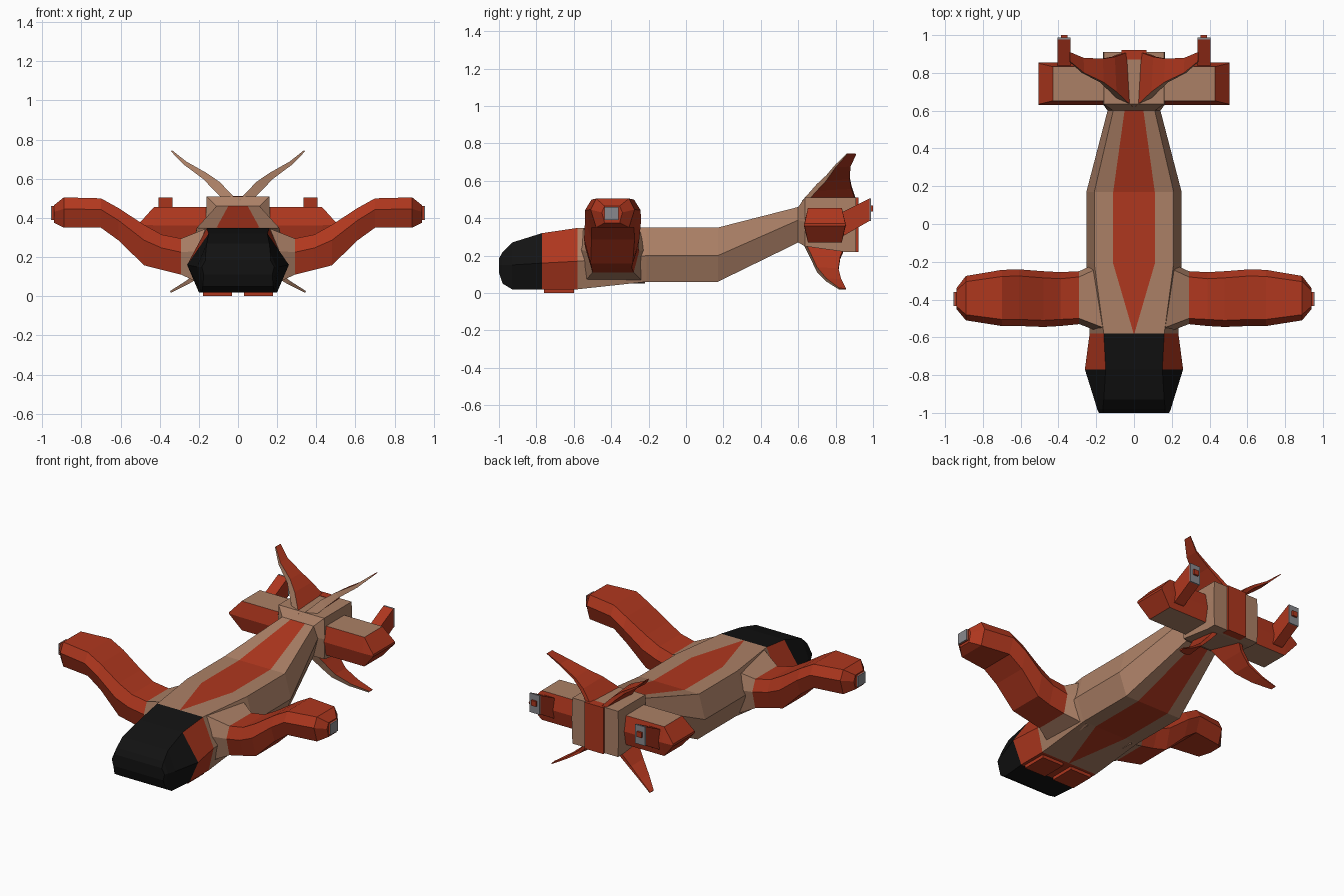
import bpy, bmesh
from mathutils import Vector

if "Cube" in bpy.data.objects:
    bpy.data.objects.remove(bpy.data.objects["Cube"])


def material(name, col):
    m = bpy.data.materials.new(name)
    m.diffuse_color = (*col, 1)
    m.use_nodes = True
    m.node_tree.nodes["Principled BSDF"].inputs["Base Color"].default_value = m.diffuse_color
    return m


MATS = [material("tan", (.41, .216, .133)), material("red", (.43, .038, .013)),
        material("black", (.006, .006, .006)), material("grey", (.25, .25, .27))]
TAN, RED, BLACK, GREY = range(4)


def loft(name, rings, paint, mirror=False):
    """Skin a list of equal rings; paint(segment, side) gives the material, caps use side -1."""
    bm = bmesh.new()
    vs = [[bm.verts.new(p) for p in r] for r in rings]
    n = len(rings[0])
    for i in range(len(vs) - 1):
        for j in range(n):
            k = (j + 1) % n
            f = bm.faces.new((vs[i][j], vs[i][k], vs[i + 1][k], vs[i + 1][j]))
            f.material_index = paint(i, j)
    bm.faces.new(vs[0]).material_index = paint(0, -1)
    bm.faces.new(vs[-1]).material_index = paint(len(vs) - 2, -1)
    bmesh.ops.recalc_face_normals(bm, faces=bm.faces)
    me = bpy.data.meshes.new(name)
    bm.to_mesh(me)
    bm.free()
    for m in MATS:
        me.materials.append(m)
    ob = bpy.data.objects.new(name, me)
    bpy.context.collection.objects.link(ob)
    if mirror:
        ob.modifiers.new("Mirror", 'MIRROR')
    return ob


def box(name, x, y, z, mat, mirror=False):
    rings = [[(a, y[0], z[0]), (a, y[1], z[0]), (a, y[1], z[1]), (a, y[0], z[1])] for a in x]
    return loft(name, rings, lambda i, j: mat, mirror)


def hull_ring(y, s, t, zt, w, zm, b, zb):
    """Ten-point hull section: stripe, top, waist and bottom half-widths."""
    half = [(s, zt), (t, zt), (w, zm), (b, zb), (s, zb)]
    return [(x, y, z) for x, z in half] + [(-x, y, z) for x, z in reversed(half)]


# Fuselage with black canopy nose and painted stripes
hull = [hull_ring(*r) for r in (
    (-1.0, .002, .165, .185, .185, .15, .175, .11),
    (-.98, .002, .165, .22, .195, .15, .18, .05),
    (-.93, .002, .16, .27, .21, .15, .185, .02),
    (-.77, .002, .15, .32, .26, .16, .20, .02),
    (-.58, .002, .16, .348, .235, .17, .20, .02),
    (-.21, .11, .21, .35, .252, .20, .20, .06),
    (.17, .11, .21, .35, .252, .20, .20, .06),
    (.60, .05, .11, .46, .14, .39, .11, .27))]


def hull_paint(i, j):
    if i < 3:
        return BLACK
    if i == 3:
        return BLACK if j in (0, 8, 9) else RED
    return RED if j in (4, 9) else TAN


loft("fuselage", hull, hull_paint)

# Tail block with red rear panel
loft("tail_block", [hull_ring(*r) for r in (
    (.60, .05, .11, .46, .14, .39, .11, .27),
    (.635, .05, .16, .51, .165, .38, .16, .25),
    (.85, .05, .16, .51, .165, .38, .16, .22),
    (.91, .05, .16, .51, .165, .38, .16, .22))], lambda i, j: TAN)
box("tail_rear_panel", (-.065, .065), (.87, .922), (.218, .512), RED)

# Landing pads under the nose
box("belly_pad", (.03, .18), (-.76, -.60), (0, .03), RED, True)


def hex_ring(x, zt, zb, y0, y1, inset, mid=.62):
    zm = zb + (zt - zb) * mid
    return [(x, y0 + inset, zt), (x, y1 - inset, zt), (x, y1, zm),
            (x, y1 - inset, zb), (x, y0 + inset, zb), (x, y0, zm)]


# Gull wings: tan root, red arms, tapered tips
loft("wing", [hex_ring(*r) for r in (
    (.16, .347, .05, -.58, -.19, .03),
    (.29, .295, .11, -.53, -.25, .03),
    (.39, .315, .135, -.54, -.255, .035),
    (.48, .365, .158, -.545, -.25, .035),
    (.61, .45, .285, -.54, -.24, .035),
    (.70, .50, .35, -.54, -.243, .035),
    (.89, .505, .35, -.51, -.275, .03),
    (.94, .465, .375, -.45, -.34, .015))],
    lambda i, j: TAN if i == 0 else RED, True)
box("wing_tip_nub", (.93, .949), (-.435, -.36), (.39, .46), RED, True)
box("wing_tip_plate", (.948, .955), (-.435, -.36), (.39, .46), GREY, True)

# Tail pods with wedge ends
loft("tail_pod", [hex_ring(*r) for r in (
    (.12, .455, .27, .63, .855, .022, .5),
    (.43, .455, .27, .63, .855, .022, .5),
    (.505, .372, .358, .63, .855, .004, .5))],
    lambda i, j: TAN if i == 0 and j in (0, 3) else RED, True)

# Slanted exhaust arms with grey end plates
loft("exhaust_arm", [[(x, .76, .28), (x, .76, .40), (x, .85, .44), (x, .98, .505), (x, .98, .385), (x, .85, .31)]
                     for x in (.335, .405)], lambda i, j: RED, True)
box("exhaust_plate", (.335, .405), (.978, .988), (.385, .505), GREY, True)
box("exhaust_nub", (.353, .387), (.985, 1.0), (.435, .468), RED, True)


def fin(name, stations):
    """Thin swept fin; the thickness lies across the local span direction in xz."""
    rings = []
    for k, (x, z, le, te, th) in enumerate(stations):
        a, b = stations[max(k - 1, 0)], stations[min(k + 1, len(stations) - 1)]
        d = Vector((b[0] - a[0], b[1] - a[1])).normalized()
        n = Vector((-d.y, d.x)) * th / 2
        rings.append([(x + n.x, le, z + n.y), (x - n.x, le, z - n.y),
                      (x - n.x * .5, te, z - n.y * .5), (x + n.x * .5, te, z + n.y * .5)])
    loft(name, rings, lambda i, j: TAN if j == 0 else RED, True)


# Swept upper and lower tail fins
fin("upper_fin", [(.025, .475, .62, .915, .05), (.11, .565, .70, .885, .05), (.17, .615, .75, .875, .035),
                  (.27, .68, .80, .88, .02), (.34, .743, .86, .91, .008)])
fin("lower_fin", [(.06, .27, .63, .86, .05), (.12, .19, .67, .825, .045), (.18, .125, .70, .815, .035),
                  (.26, .07, .75, .83, .02), (.345, .022, .82, .855, .01)])
